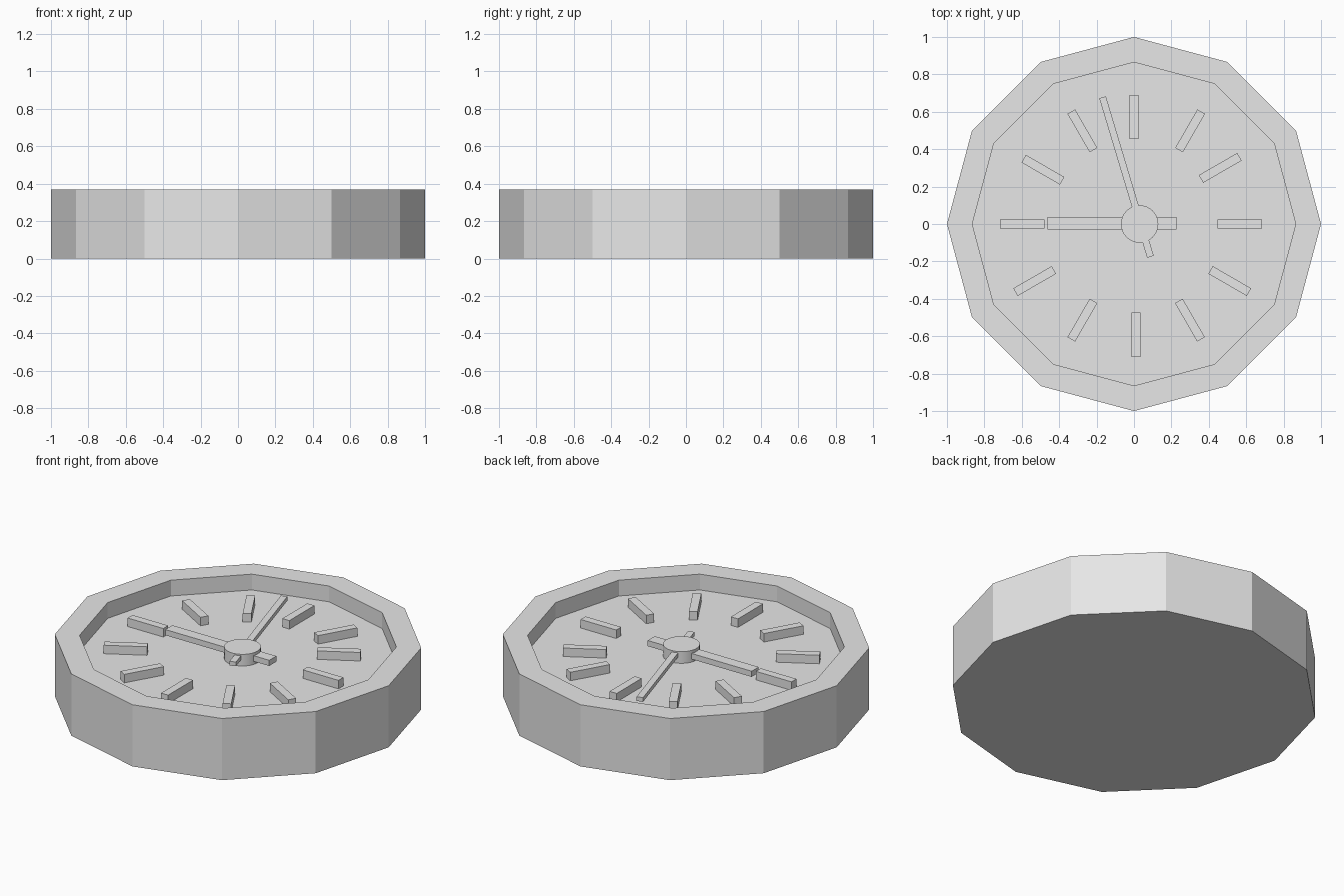
import bpy, bmesh, math
from mathutils import Matrix, Vector

cube = bpy.data.objects.get("Cube")
if cube:
    bpy.data.objects.remove(cube, do_unlink=True)

grey = bpy.data.materials.new("plain_grey")
grey.use_nodes = True
grey.diffuse_color = (0.8, 0.8, 0.8, 1)
grey.node_tree.nodes["Principled BSDF"].inputs["Base Color"].default_value = (0.8, 0.8, 0.8, 1)

HEIGHT, FLOOR = 0.37, 0.275


def finish(name, bm):
    bmesh.ops.recalc_face_normals(bm, faces=bm.faces)
    mesh = bpy.data.meshes.new(name)
    bm.to_mesh(mesh)
    bm.free()
    mesh.materials.append(grey)
    obj = bpy.data.objects.new(name, mesh)
    bpy.context.collection.objects.link(obj)
    return obj


def prism(sides, radius, z0, z1, x=0.0):
    bm = bmesh.new()
    place = Matrix.Translation((x, 0, (z0 + z1) / 2))
    bmesh.ops.create_cone(bm, cap_ends=True, segments=sides, radius1=radius,
                          radius2=radius, depth=z1 - z0, matrix=place)
    return bm


def bar(name, x, y, length, width, z0, z1, angle):
    bm = bmesh.new()
    place = (Matrix.Translation((x, y, (z0 + z1) / 2))
             @ Matrix.Rotation(angle, 4, 'Z')
             @ Matrix.Diagonal((length, width, z1 - z0, 1)))
    bmesh.ops.create_cube(bm, size=1, matrix=place)
    return finish(name, bm)


# Twelve-sided case: inset the top, then sink it to make the dial floor
bm = prism(12, 1.0, 0, HEIGHT)
top = max(bm.faces, key=lambda f: f.calc_center_median().z)
bmesh.ops.inset_region(bm, faces=[top], thickness=0.14 * math.cos(math.pi / 12))
dial = bmesh.ops.extrude_discrete_faces(bm, faces=[top])["faces"][0]
bmesh.ops.translate(bm, verts=dial.verts, vec=Vector((0, 0, FLOOR - HEIGHT)))
finish("case", bm)

# Hour marks, counter-clockwise from +x, slightly uneven
marks = [(0.565, 0), (0.461, 0.30), (0.30, 0.498), (0, 0.572),
         (-0.276, 0.498), (-0.487, 0.29), (-0.598, 0), (-0.531, -0.305),
         (-0.276, -0.514), (0.01, -0.592), (0.299, -0.514), (0.512, -0.305)]
for i, (x, y) in enumerate(marks):
    bar(f"hour_mark_{i + 1}", x, y, 0.237, 0.047, FLOOR - 0.005, 0.326, i * math.pi / 6)

# Hands
bar("hour_hand", -0.117, 0.004, 0.69, 0.067, 0.293, 0.327, 0)
bar("minute_hand", -0.04, 0.251, 0.89, 0.037, 0.312, 0.337, math.radians(106.7))

# Round hub over the hands
hub = finish("hub", prism(32, 0.1, FLOOR - 0.005, 0.345, 0.03))
bpy.ops.object.select_all(action='DESELECT')
hub.select_set(True)
bpy.context.view_layer.objects.active = hub
bpy.ops.object.shade_smooth_by_angle(angle=math.radians(30))
